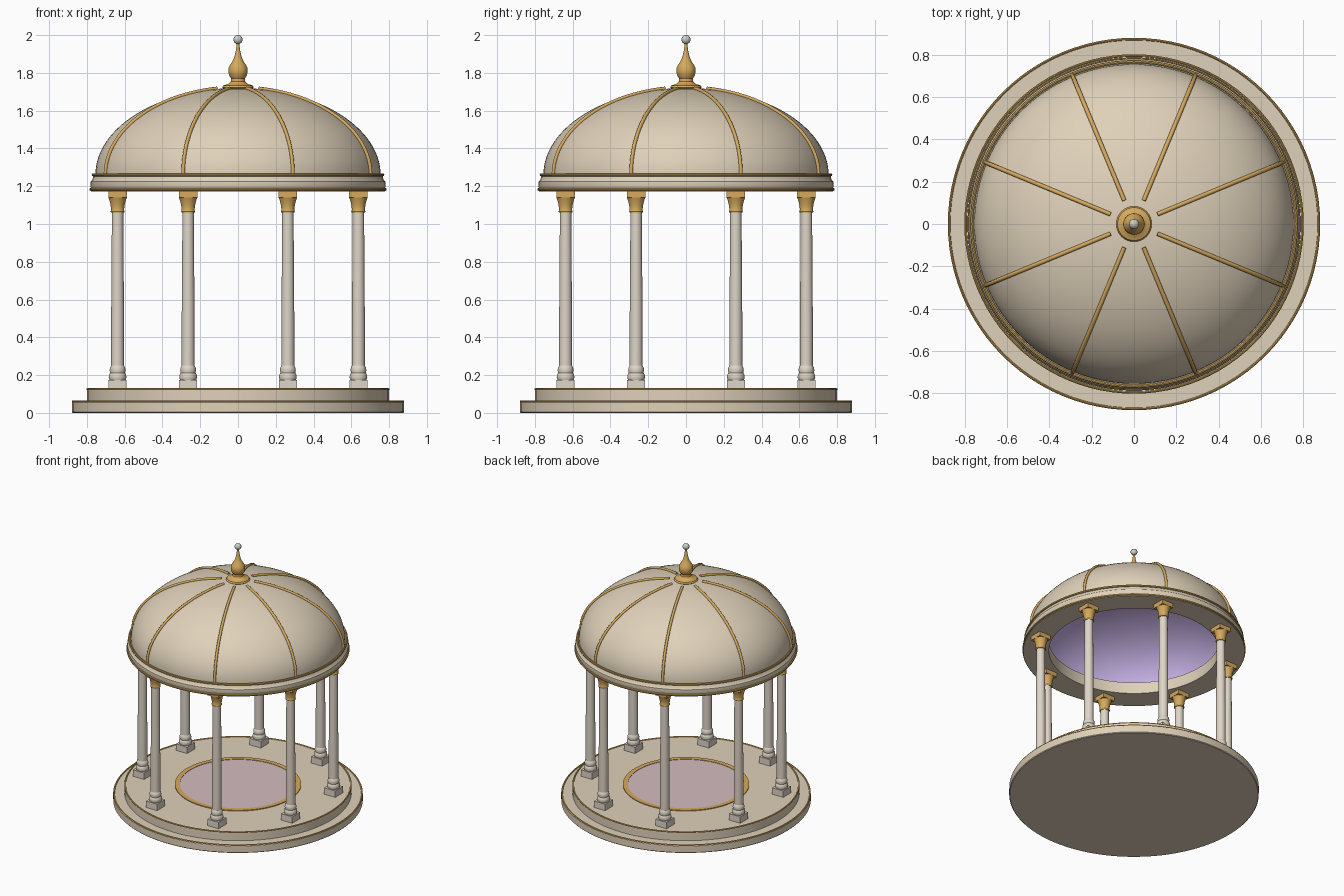
import bpy, bmesh, math
from mathutils import Vector

if "Cube" in bpy.data.objects:
    bpy.data.objects.remove(bpy.data.objects["Cube"])


def material(name, rgb):
    m = bpy.data.materials.new(name)
    m.use_nodes = True
    m.diffuse_color = (*rgb, 1)
    m.node_tree.nodes["Principled BSDF"].inputs["Base Color"].default_value = (*rgb, 1)
    return m


STONE = material("warm stone", (0.74, 0.64, 0.49))
MARBLE = material("pale marble", (0.74, 0.67, 0.57))
GOLD = material("gold", (0.67, 0.40, 0.11))
LAVENDER = material("lavender ceiling", (0.55, 0.43, 0.76))
PINK = material("pink floor", (0.66, 0.50, 0.53))
PEARL = material("pearl", (0.62, 0.62, 0.56))


def finish(name, bm, mat, at=(0, 0, 0)):
    mesh = bpy.data.meshes.new(name)
    bm.to_mesh(mesh)
    bm.free()
    mesh.materials.append(mat)
    ob = bpy.data.objects.new(name, mesh)
    ob.location = at
    bpy.context.collection.objects.link(ob)
    bpy.ops.object.select_all(action="DESELECT")
    ob.select_set(True)
    bpy.context.view_layer.objects.active = ob
    bpy.ops.object.shade_smooth_by_angle(angle=math.radians(35))
    return ob


def lathe(name, profile, mat, at=(0, 0, 0), sides=96, closed=False):
    """Spin (radius, height) points, listed upwards on the outside, about z."""
    bm = bmesh.new()
    pts = profile + profile[:1] if closed else profile
    verts = [bm.verts.new((r, 0, z)) for r, z in pts]
    edges = [bm.edges.new(pair) for pair in zip(verts, verts[1:])]
    bmesh.ops.spin(bm, geom=verts + edges, axis=(0, 0, 1), cent=(0, 0, 0),
                   angle=math.tau, steps=sides, use_duplicate=False)
    bmesh.ops.remove_doubles(bm, verts=bm.verts, dist=0.0002)
    bmesh.ops.recalc_face_normals(bm, faces=bm.faces)
    return finish(name, bm, mat, at)


def ring(name, radius, z, thick):
    """Gold moulding with a round section."""
    section = [(radius + thick * math.cos(a), z + thick * math.sin(a))
               for a in (math.tau * i / 8 for i in range(8))]
    return lathe(name, section, GOLD, closed=True)


def block(name, width, z0, z1, mat, at):
    bm = bmesh.new()
    bmesh.ops.create_cube(bm, size=1)
    bmesh.ops.scale(bm, vec=(width, width, z1 - z0), verts=bm.verts)
    bmesh.ops.translate(bm, vec=(0, 0, (z0 + z1) / 2), verts=bm.verts)
    return finish(name, bm, mat, at)


def dome_arc(radius, height, z, start=0.0, end=math.pi / 2, steps=28):
    angles = [start + (end - start) * i / steps for i in range(steps + 1)]
    return [(radius * math.cos(a), z + height * math.sin(a)) for a in angles]


# Stepped platform
lathe("lower_step", [(0, 0), (0.875, 0), (0.88, 0.005), (0.88, 0.056), (0.875, 0.06), (0, 0.06)], STONE)
lathe("upper_step", [(0, 0.06), (0.80, 0.06), (0.80, 0.125), (0, 0.125)], STONE)
ring("lower_step_trim", 0.874, 0.06, 0.006)
ring("upper_step_trim", 0.796, 0.125, 0.006)

# Floor inlay
lathe("floor_disc", [(0.42, 0.125), (0.42, 0.128), (0, 0.128)], PINK)
lathe("floor_border", [(0.41, 0.125), (0.445, 0.125), (0.445, 0.131), (0.41, 0.131)], GOLD, closed=True)

# Columns
for i in range(8):
    a = math.tau * (i + 0.5) / 8
    at = (0.69 * math.cos(a), 0.69 * math.sin(a), 0)
    block(f"column_plinth_{i}", 0.096, 0.125, 0.175, MARBLE, at)
    lathe(f"column_base_{i}", [(0, 0.175), (0.043, 0.175), (0.047, 0.187), (0.045, 0.203),
                               (0.039, 0.212), (0.042, 0.225), (0.040, 0.24), (0.034, 0.25),
                               (0, 0.25)], MARBLE, at, 24)
    lathe(f"column_shaft_{i}", [(0.034, 0.25), (0.034, 0.5), (0.030, 1.07)], MARBLE, at, 20)
    lathe(f"column_capital_{i}", [(0, 1.06), (0.035, 1.06), (0.037, 1.067), (0.034, 1.075),
                                  (0.037, 1.10), (0.043, 1.125), (0.049, 1.14), (0, 1.14)],
          GOLD, at, 24)
    block(f"column_abacus_{i}", 0.098, 1.14, 1.175, GOLD, at)

# Ring beam on the columns
lathe("ring_beam", [(0.60, 1.172), (0.778, 1.172), (0.778, 1.19), (0.782, 1.20), (0.780, 1.225),
                    (0.770, 1.235), (0.765, 1.26), (0.60, 1.26)], STONE, closed=True)
ring("beam_lower_trim", 0.779, 1.183, 0.008)
ring("beam_upper_trim", 0.767, 1.26, 0.008)

# Dome and its ceiling
lathe("dome", dome_arc(0.755, 0.46, 1.26), STONE)
lathe("ceiling", dome_arc(0.70, 0.42, 1.26), LAVENDER)

# Dome ribs
path = dome_arc(0.76, 0.463, 1.26, 0.01, math.acos(0.12 / 0.76), 24)
for i in range(8):
    a = math.tau * (i + 0.5) / 8
    curve = bpy.data.curves.new(f"dome_rib_{i}", "CURVE")
    curve.dimensions = "3D"
    curve.bevel_depth = 0.01
    curve.bevel_resolution = 2
    curve.use_fill_caps = True
    spline = curve.splines.new("POLY")
    spline.points.add(len(path) - 1)
    for p, (r, z) in zip(spline.points, path):
        p.co = (r * math.cos(a), r * math.sin(a), z, 1)
    curve.materials.append(GOLD)
    bpy.context.collection.objects.link(bpy.data.objects.new(f"dome_rib_{i}", curve))

# Finial
lathe("finial", [(0, 1.712), (0.07, 1.712), (0.084, 1.722), (0.078, 1.733), (0.05, 1.742),
                 (0.038, 1.755), (0.036, 1.77), (0.046, 1.785), (0.051, 1.805), (0.050, 1.825),
                 (0.042, 1.843), (0.030, 1.86), (0.019, 1.885), (0.011, 1.92), (0.006, 1.96),
                 (0, 1.96)], GOLD, sides=32)
bm = bmesh.new()
bmesh.ops.create_uvsphere(bm, u_segments=24, v_segments=16, radius=0.024)
finish("finial_ball", bm, PEARL, (0, 0, 1.976))
